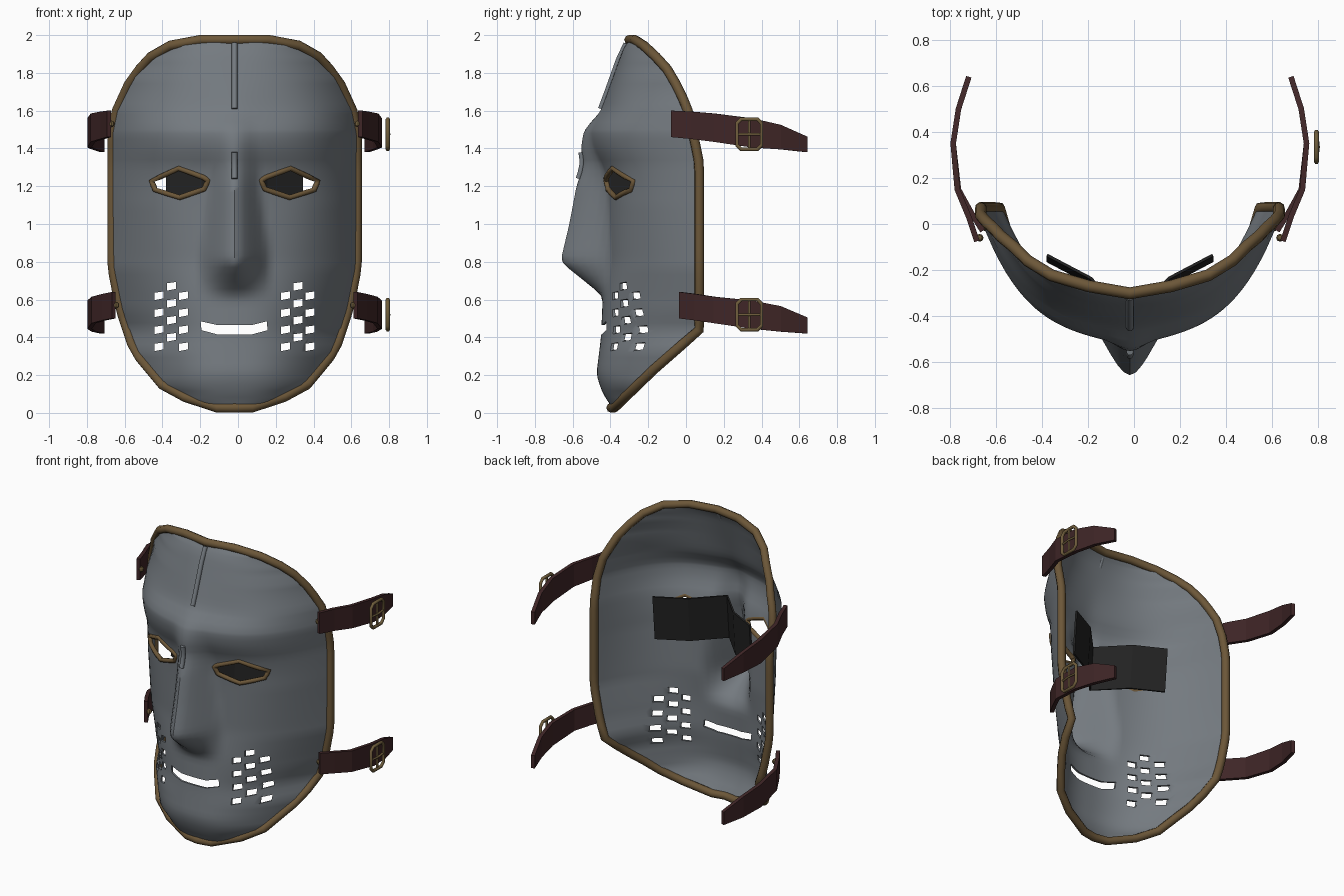
import bpy, bmesh, math

if "Cube" in bpy.data.objects:
    bpy.data.objects.remove(bpy.data.objects["Cube"])

CX = -0.018  # mask centre line


def material(name, rgb):
    m = bpy.data.materials.new(name)
    m.diffuse_color = (*rgb, 1)
    m.use_nodes = True
    m.node_tree.nodes["Principled BSDF"].inputs["Base Color"].default_value = m.diffuse_color
    return m


STEEL = material("grey steel", (0.175, 0.195, 0.215))
TRIM = material("brown trim", (0.15, 0.095, 0.04))
LEATHER = material("dark red leather", (0.05, 0.019, 0.02))
BLACK = material("black cloth", (0.016, 0.016, 0.016))
BRASS = material("aged brass", (0.16, 0.11, 0.045))


def lin(table, z):
    if z <= table[0][0]:
        return table[0][1]
    for (a, p), (b, q) in zip(table, table[1:]):
        if z <= b:
            return p + (q - p) * (z - a) / (b - a)
    return table[-1][1]


def soft(table, z, r=0.03):
    return sum(lin(table, z + r * k / 3) for k in range(-3, 4)) / 7


# Profiles against height: half width, rim depth, face depth, nose ridge
WIDTH = [(0.027, 0.09), (0.05, 0.2), (0.15, 0.385), (0.325, 0.53), (0.55, 0.605), (0.77, 0.648),
         (1.48, 0.648), (1.6, 0.625), (1.775, 0.545), (1.885, 0.445), (1.945, 0.34), (1.975, 0.18)]
RIM = [(0.027, -0.38), (0.23, -0.17), (0.44, 0.07), (1.32, 0.07), (1.42, 0.05), (1.6, 0.01),
       (1.71, -0.035), (1.82, -0.1), (1.93, -0.2), (1.975, -0.27)]
FACE = [(0.027, -0.39), (0.1, -0.44), (0.2, -0.475), (0.4, -0.45), (0.63, -0.44), (0.8, -0.425),
        (1.2, -0.44), (1.3, -0.46), (1.4, -0.51), (1.5, -0.525), (1.6, -0.45), (1.95, -0.325), (1.975, -0.29)]
NOSE = [(0.62, 0), (0.8, 0.24), (1.0, 0.185), (1.2, 0.14), (1.34, 0.065), (1.5, 0.015), (1.58, 0)]
NOSE_W = [(0.7, 0.19), (0.85, 0.185), (1.2, 0.14), (1.5, 0.11)]
ANGULAR = [(0.6, 0), (1.1, 1), (1.6, 1), (1.9, 0)]  # how wedge-shaped the cross-section is


def depth(x, z):
    """Front surface y at an offset x from the centre line."""
    t = min(1, abs(x) / lin(WIDTH, z))
    face, rim = soft(FACE, z), lin(RIM, z)
    wedge = 0.3 * (math.sqrt(t * t + 0.01) - 0.1) + 0.7 * t ** 4
    mix = lin(ANGULAR, z)
    g = mix * wedge + (1 - mix) * t ** 2.5
    s = min(1, abs(x) / lin(NOSE_W, z))
    r = math.sqrt(s * s + 0.03) - 0.173
    bump = 0.55 * max(0, 1 - r / 0.842) + 0.45 * (1 - s * s) ** 2
    return face + (rim - face) * g - soft(NOSE, z, 0.025) * bump


def mesh_object(name, verts, faces, mat, thick=0, offset=0):
    me = bpy.data.meshes.new(name)
    me.from_pydata(verts, [], faces)
    ob = bpy.data.objects.new(name, me)
    bpy.context.collection.objects.link(ob)
    me.materials.append(mat)
    if thick:
        mod = ob.modifiers.new("thickness", 'SOLIDIFY')
        mod.thickness, mod.offset = thick, offset
    return ob


def activate(ob):
    bpy.ops.object.select_all(action='DESELECT')
    ob.select_set(True)
    bpy.context.view_layer.objects.active = ob


def tube(name, pts, radius, mat, res=1, closed=True):
    cu = bpy.data.curves.new(name, 'CURVE')
    cu.dimensions = '3D'
    cu.bevel_depth, cu.bevel_resolution, cu.use_fill_caps = radius, res, True
    sp = cu.splines.new('POLY')
    sp.points.add(len(pts) - 1)
    for p, co in zip(sp.points, pts):
        p.co = (*co, 1)
    sp.use_cyclic_u = closed
    cu.materials.append(mat)
    ob = bpy.data.objects.new(name, cu)
    bpy.context.collection.objects.link(ob)
    return ob


# Face plate: rows of points across the outline
breaks = sorted({z for z, _ in WIDTH + RIM + NOSE})
rows = []
for a, b in zip(breaks, breaks[1:]):
    n = max(1, round((b - a) / 0.035))
    rows += [a + (b - a) * k / n for k in range(n)]
rows.append(breaks[-1])
N = 48
verts = []
for z in rows:
    w = lin(WIDTH, z)
    for i in range(N + 1):
        x = w * (2 * i / N - 1)
        verts.append((CX + x, depth(x, z), z))
faces = [(r * (N + 1) + i, r * (N + 1) + i + 1, (r + 1) * (N + 1) + i + 1, (r + 1) * (N + 1) + i)
         for r in range(len(rows) - 1) for i in range(N)]
mask = mesh_object("face_plate", verts, faces, STEEL, 0.012, -1)

# Openings: eyes, mouth and staggered cheek vents
EYE = [(0.14, 1.23), (0.165, 1.247), (0.295, 1.295), (0.44, 1.228), (0.42, 1.18), (0.29, 1.14), (0.16, 1.185)]
MOUTH = [(-0.18, 0.485), (-0.09, 0.465), (0.09, 0.465), (0.17, 0.485),
         (0.175, 0.438), (0.09, 0.415), (-0.09, 0.415), (-0.175, 0.438)]
holes = [MOUTH]
for s in (-1, 1):
    holes.append([(s * x, z) for x, z in EYE])
    for col, x in enumerate((0.27, 0.335, 0.4)):
        for k in range(4):
            z = 0.35 + 0.09 * k + (0.05 if col == 1 else 0)
            h, v = 0.024, 0.023
            holes.append([(s * x - h, z - v), (s * x + h, z - v * 0.6), (s * x + h, z + v), (s * x - h, z + v * 0.7)])
cv, cf = [], []
for pts in holes:
    n, b = len(pts), len(cv)
    cv += [(CX + x, y, z) for y in (-0.9, 0.2) for x, z in pts]
    cf += [tuple(range(b, b + n)), tuple(range(b + 2 * n - 1, b + n - 1, -1))]
    cf += [(b + i, b + n + i, b + n + (i + 1) % n, b + (i + 1) % n) for i in range(n)]
cutter = mesh_object("opening_cutter", cv, cf, STEEL)
bm = bmesh.new()
bm.from_mesh(cutter.data)
bmesh.ops.recalc_face_normals(bm, faces=bm.faces)
bm.to_mesh(cutter.data)
bm.free()
mod = mask.modifiers.new("openings", 'BOOLEAN')
mod.operation, mod.solver, mod.object = 'DIFFERENCE', 'EXACT', cutter
activate(mask)
for m in list(mask.modifiers):
    bpy.ops.object.modifier_apply(modifier=m.name)
bpy.data.objects.remove(cutter)
activate(mask)
bpy.ops.object.shade_smooth_by_angle(angle=math.radians(50))

# Rolled trim around the outline
side = [(lin(WIDTH, z), lin(RIM, z), z) for z in rows[::2] + [rows[-1]]]
edge = [(CX + x, y, z) for x, y, z in side]
edge += [(CX, depth(0, rows[-1]), rows[-1])]
edge += [(CX - x, y, z) for x, y, z in reversed(side)]
edge += [(CX, depth(0, rows[0]), rows[0])]
tube("rim_trim", edge, 0.026, TRIM, 2)

# Eye trim rings following the surface
for s, label in ((-1, "left"), (1, "right")):
    ring = []
    for (x0, z0), (x1, z1) in zip(EYE, EYE[1:] + EYE[:1]):
        for k in range(3):
            x, z = x0 + (x1 - x0) * k / 3, z0 + (z1 - z0) * k / 3
            ring.append((CX + s * x, depth(x, z), z))
    tube(label + "_eye_trim", ring, 0.015, TRIM)

# Raised ridge strips on the forehead and the nose bridge
for name, z0, z1 in (("forehead_ridge", 1.61, 1.955), ("bridge_ridge", 1.24, 1.38)):
    pts = [(CX, depth(0, z0 + (z1 - z0) * k / 4) - 0.004, z0 + (z1 - z0) * k / 4) for k in range(5)]
    tube(name, pts, 0.016, STEEL, 1, False)


def ribbon(name, sections, mat, thick, lean=0):
    """Band through (x, y, low z, high z) sections; lean shifts the lower edge in y."""
    v = [p for x, y, a, b in sections for p in ((x, y - lean, a), (x, y, b))]
    f = [(2 * i, 2 * i + 2, 2 * i + 3, 2 * i + 1) for i in range(len(sections) - 1)]
    return mesh_object(name, v, f, mat, thick)


# Dark band behind the eyes
ribbon("eye_backing", [(CX + x, y, 1.07, 1.36) for x, y in
       ((-0.36, -0.135), (-0.17, -0.235), (0, -0.41), (0.17, -0.235), (0.36, -0.135))], BLACK, 0.012, 0.025)

# Straps on both sides
UPPER = [(0.665, -0.075, 1.46, 1.6), (0.70, 0.03, 1.45, 1.595), (0.75, 0.15, 1.435, 1.585),
         (0.768, 0.35, 1.405, 1.56), (0.745, 0.5, 1.395, 1.525), (0.7, 0.64, 1.38, 1.462)]
LOWER = [(0.64, -0.03, 0.50, 0.64), (0.69, 0.05, 0.49, 0.63), (0.745, 0.15, 0.475, 0.615),
         (0.768, 0.35, 0.445, 0.595), (0.745, 0.5, 0.43, 0.565), (0.7, 0.64, 0.42, 0.505)]
for s, label in ((-1, "left"), (1, "right")):
    for level, secs in (("upper", UPPER), ("lower", LOWER)):
        ribbon(f"{label}_{level}_strap", [(CX + s * x, y, a, b) for x, y, a, b in secs], LEATHER, 0.024)
        # Rivet under the front end of the strap
        x, y, a, b = secs[0]
        bpy.ops.mesh.primitive_uv_sphere_add(segments=8, ring_count=5, radius=0.018,
                                             location=(CX + s * (x - 0.012), y + 0.015, (a + b) / 2))
        rivet = bpy.context.object
        rivet.name = f"{label}_{level}_rivet"
        rivet.data.materials.append(BRASS)

# Buckles on the right straps: rounded frame, centre bar and prong
for level, cz in (("upper", 1.475), ("lower", 0.52)):
    yc, x, h, v, c = 0.335, 0.793, 0.065, 0.08, 0.022
    frame = [(x, yc + sy * a, cz + sz * b) for sy, sz, a, b in
             ((1, 1, h, v - c), (1, 1, h - c, v), (-1, 1, h - c, v), (-1, 1, h, v - c),
              (-1, -1, h, v - c), (-1, -1, h - c, v), (1, -1, h - c, v), (1, -1, h, v - c))]
    tube(level + "_buckle_frame", frame, 0.011, BRASS)
    tube(level + "_buckle_bar", [(x, yc, cz - v), (x, yc, cz + v)], 0.007, BRASS, 1, False)
    tube(level + "_buckle_prong", [(x, yc - h, cz), (x + 0.008, yc, cz), (x, yc + h, cz)], 0.007, BRASS, 1, False)
